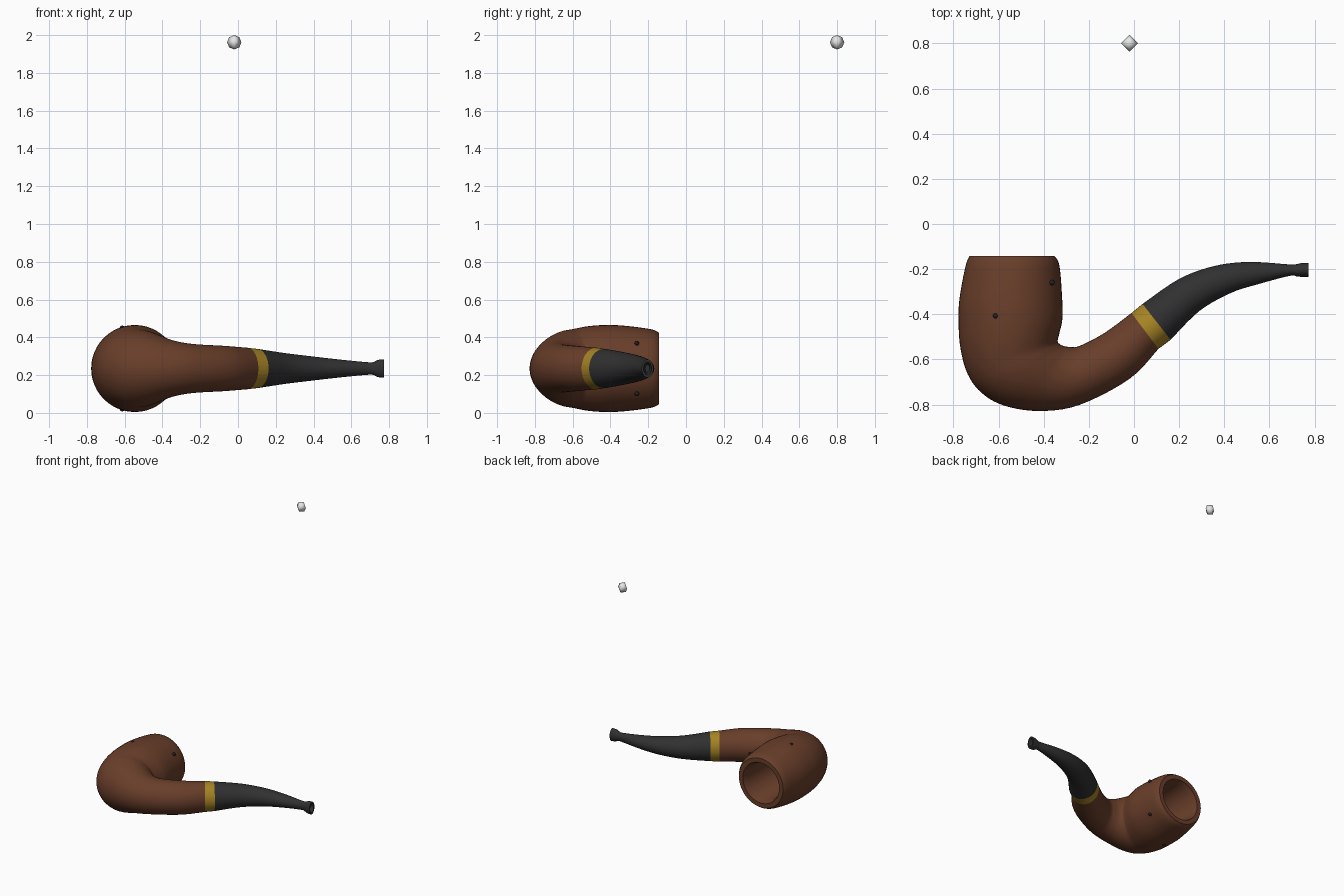
import bpy, bmesh, math
from mathutils import Vector

if "Cube" in bpy.data.objects:
    bpy.data.objects.remove(bpy.data.objects["Cube"])

ZC = 0.235      # height of the pipe's centre plane
SEG = 48


def material(name, rgb):
    m = bpy.data.materials.new(name)
    m.diffuse_color = (*rgb, 1)
    m.use_nodes = True
    m.node_tree.nodes["Principled BSDF"].inputs["Base Color"].default_value = m.diffuse_color
    return m


BROWN = material("briar_brown", (0.14, 0.048, 0.023))
BLACK = material("stem_black", (0.03, 0.03, 0.03))
GOLD = material("band_gold", (0.38, 0.23, 0.018))
GREY = material("light_grey", (0.8, 0.8, 0.8))
DARK = material("pit_dark", (0.015, 0.015, 0.015))


def smooth_sections(pts, steps=5):
    """Catmull-Rom interpolation through a list of sections."""
    out = []
    for i in range(len(pts) - 1):
        a, b, c, d = (pts[max(i - 1, 0)], pts[i], pts[i + 1], pts[min(i + 2, len(pts) - 1)])
        for s in range(steps):
            t = s / steps
            out.append(tuple(0.5 * (2 * q + (r - p) * t + (2 * p - 5 * q + 4 * r - w) * t * t
                                    + (3 * q - p - 3 * r + w) * t ** 3)
                             for p, q, r, w in zip(a, b, c, d)))
    return out + [pts[-1]]


def loft(name, sections, mat):
    """Skin elliptical sections: inner x, y, outer x, y, half height."""
    bm = bmesh.new()
    rings = []
    for ix, iy, ox, oy, h in sections:
        c = Vector(((ix + ox) / 2, (iy + oy) / 2, ZC))
        u = Vector(((ix - ox) / 2, (iy - oy) / 2, 0))
        rings.append([bm.verts.new(c + u * math.cos(a) + Vector((0, 0, h * math.sin(a))))
                      for a in (2 * math.pi * k / SEG for k in range(SEG))])
    for r, s in zip(rings, rings[1:]):
        for k in range(SEG):
            n = (k + 1) % SEG
            bm.faces.new((r[k], r[n], s[n], s[k]))
    bm.faces.new(rings[0])
    bm.faces.new(rings[-1])
    bmesh.ops.recalc_face_normals(bm, faces=bm.faces)
    me = bpy.data.meshes.new(name)
    bm.to_mesh(me)
    bm.free()
    ob = bpy.data.objects.new(name, me)
    bpy.context.collection.objects.link(ob)
    me.materials.append(mat)
    bpy.ops.object.select_all(action='DESELECT')
    ob.select_set(True)
    bpy.context.view_layer.objects.active = ob
    bpy.ops.object.shade_smooth_by_angle(angle=math.radians(40))
    return ob


def bowl_ring(r, y):
    return (-0.54 + r, y, -0.54 - r, y, r)


# bowl and shank: tobacco chamber first, then over the rim and round the bend
chamber = [bowl_ring(0.06, -0.60), bowl_ring(0.11, -0.56), bowl_ring(0.135, -0.48),
           bowl_ring(0.14, -0.19), bowl_ring(0.152, -0.16), bowl_ring(0.155, -0.142)]
band_start = (-0.011, -0.394, 0.108, -0.553, 0.11)
band_end = (0.038, -0.354, 0.162, -0.513, 0.104)
outside = [
    (-0.352, -0.142, -0.728, -0.142, 0.188),
    (-0.330, -0.186, -0.746, -0.186, 0.208),
    (-0.318, -0.332, -0.773, -0.332, 0.227),
    (-0.317, -0.420, -0.777, -0.442, 0.230),
    (-0.330, -0.482, -0.768, -0.553, 0.224),
    (-0.338, -0.518, -0.737, -0.664, 0.210),
    (-0.330, -0.531, -0.675, -0.748, 0.200),
    (-0.312, -0.540, -0.573, -0.805, 0.180),
    (-0.285, -0.544, -0.418, -0.828, 0.150),
    (-0.241, -0.540, -0.241, -0.801, 0.130),
    (-0.130, -0.482, -0.020, -0.686, 0.120),
    band_start]
loft("bowl_and_shank", chamber + smooth_sections(outside), BROWN)

# metal band
loft("band", [band_start, band_end], GOLD)

# curved stem with flared bit and an air hole in its end
stem = smooth_sections([
    band_end,
    (0.200, -0.243, 0.290, -0.385, 0.082),
    (0.356, -0.186, 0.430, -0.305, 0.064),
    (0.511, -0.168, 0.555, -0.265, 0.048),
    (0.688, -0.179, 0.688, -0.230, 0.033),
    (0.720, -0.178, 0.720, -0.232, 0.035)])
bit = [(0.740, -0.173, 0.740, -0.234, 0.046), (0.772, -0.172, 0.772, -0.235, 0.048),
       (0.772, -0.182, 0.772, -0.225, 0.034), (0.700, -0.192, 0.700, -0.216, 0.020)]
loft("stem", stem + bit, BLACK)

# small dark pits on both sides of the bowl
for x, y in ((-0.613, -0.407), (-0.363, -0.26)):
    dz = math.sqrt(0.226 ** 2 - (x + 0.545) ** 2)
    for side in (1, -1):
        bpy.ops.mesh.primitive_uv_sphere_add(segments=12, ring_count=8, radius=0.012,
                                             location=(x, y, ZC + side * dz))
        ob = bpy.context.object
        ob.name = "bowl_pit"
        ob.data.materials.append(DARK)
        bpy.ops.object.shade_smooth()

# small floating ball, four sides and four rings
bpy.ops.mesh.primitive_uv_sphere_add(segments=4, ring_count=4, radius=0.038,
                                     location=(-0.02, 0.8, 1.962))
ball = bpy.context.object
ball.name = "floating_ball"
ball.data.materials.append(GREY)
bpy.ops.object.shade_smooth()
